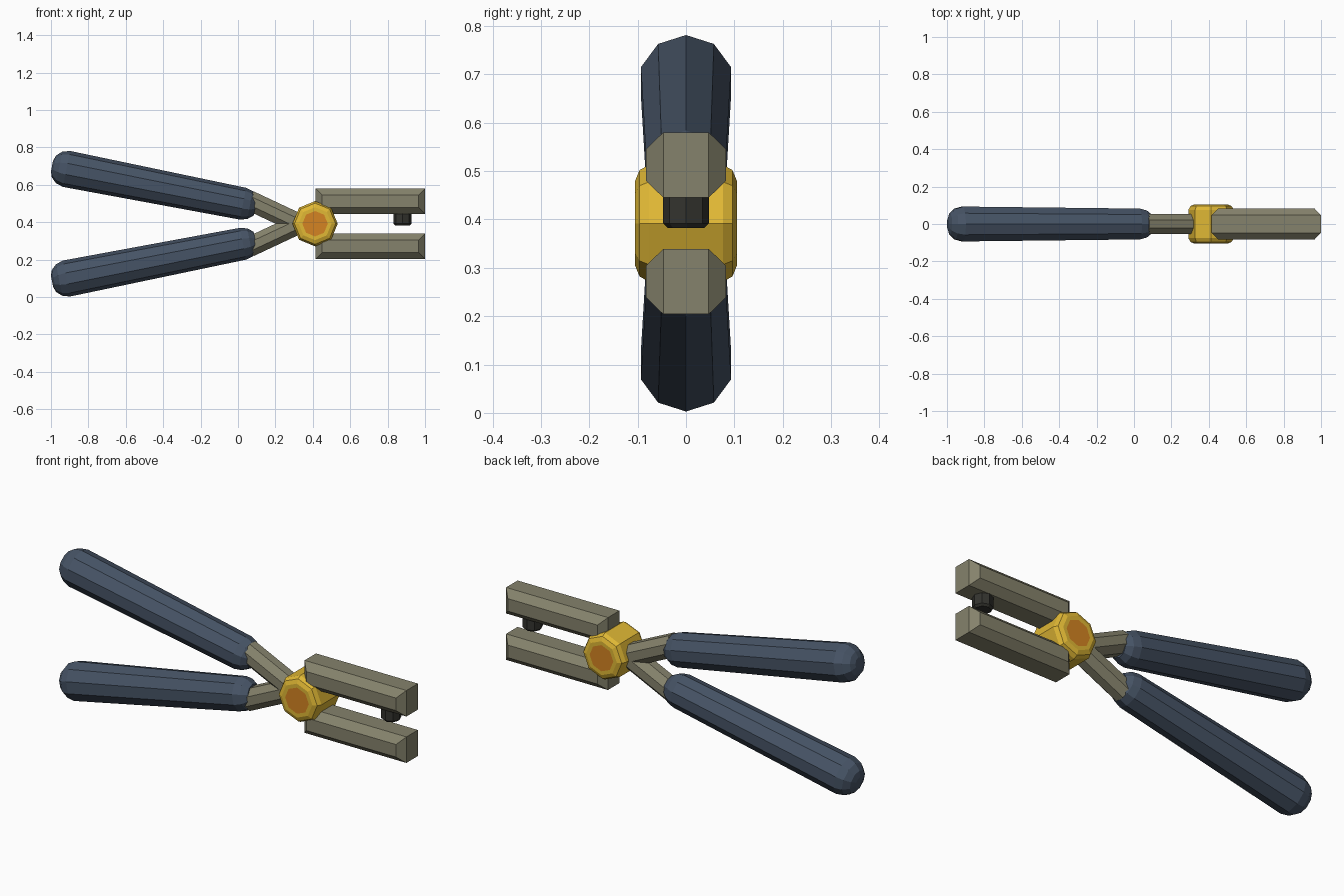
import bpy, bmesh, math
from mathutils import Vector

if "Cube" in bpy.data.objects:
    bpy.data.objects.remove(bpy.data.objects["Cube"])

MID = 0.392  # height of the mirror plane between upper and lower halves


def material(name, rgb):
    m = bpy.data.materials.new(name)
    m.diffuse_color = (*rgb, 1)
    m.use_nodes = True
    m.node_tree.nodes["Principled BSDF"].inputs["Base Color"].default_value = m.diffuse_color
    return m


BLUE = material("slate_blue", (0.062, 0.088, 0.132))
METAL = material("olive_grey_metal", (0.235, 0.225, 0.150))
GOLD = material("gold", (0.75, 0.48, 0.035))
ORANGE = material("orange", (0.66, 0.23, 0.016))
DARK = material("dark_rubber", (0.034, 0.034, 0.028))


def loft(name, rings, mats, cap_slot=0):
    """Join rings of points with quads and cap both ends."""
    bm = bmesh.new()
    loops = [[bm.verts.new(p) for p in r] for r in rings]
    n = len(loops[0])
    for a, b in zip(loops, loops[1:]):
        for i in range(n):
            bm.faces.new((a[i], a[(i + 1) % n], b[(i + 1) % n], b[i]))
    for end in (loops[0], loops[-1]):
        bm.faces.new(end).material_index = cap_slot
    bmesh.ops.recalc_face_normals(bm, faces=bm.faces)
    me = bpy.data.meshes.new(name)
    bm.to_mesh(me)
    bm.free()
    for m in mats:
        me.materials.append(m)
    ob = bpy.data.objects.new(name, me)
    bpy.context.collection.objects.link(ob)
    return ob


def turned(name, origin, axis, up, sides, profile, mats, offset=0.0, cap_slot=0):
    """Polygonal turned part: profile is (distance along axis, radius)."""
    o, a, u = Vector(origin), Vector(axis).normalized(), Vector(up)
    u = (u - a * u.dot(a)).normalized()
    w = a.cross(u)
    angs = [offset + 2 * math.pi * i / sides for i in range(sides)]
    rings = [[o + a * d + (u * math.cos(t) + w * math.sin(t)) * r for t in angs]
             for d, r in profile]
    return loft(name, rings, mats, cap_slot)


for label, s in (("upper", 1), ("lower", -1)):
    # Rounded, slightly tapered grip
    turned(label + "_handle", (-0.917, 0, MID + s * 0.293), (0.944, 0, -s * 0.186),
           (0, 0, s), 10,
           [(-0.079, 0.03), (-0.068, 0.06), (-0.04, 0.086), (0, 0.098),
            (0.962, 0.0865), (1.0, 0.076), (1.03, 0.052)], [BLUE])
    # Bare metal rod running into the pivot
    turned(label + "_rod", (0.06, 0, MID + s * 0.125), (0.26, 0, -s * 0.122),
           (0, 0, s), 8, [(0, 0.058), (0.287, 0.058)], [METAL], math.pi / 8)
    # Jaw bar with chamfered front and back faces
    rings = []
    for y, c in ((-0.083, 0.035), (-0.047, 0), (0.047, 0), (0.083, 0.035)):
        x0, x1, z0, z1 = 0.415 + c, 1 - c, 0.053 + c, 0.188 - c
        rings.append([(x, y, MID + s * z) for x, z in
                      ((x0, z0), (x1, z0), (x1, z1), (x0, z1))])
    loft(label + "_jaw", rings, [METAL])

# Octagonal pivot with bevelled rims and orange end discs
half = [(0.105, 0.068), (0.105, 0.088), (0.096, 0.11), (0.076, 0.121)]
turned("pivot", (0.412, 0, MID), (0, 1, 0), (0, 0, 1), 8,
       [(-d, r) for d, r in half] + half[::-1], [GOLD, ORANGE], cap_slot=1)

# Dark punch pin under the upper jaw
turned("punch_pin", (0.88, 0, 0.382), (0, 0, 1), (1, 0, 0), 8,
       [(0, 0.038), (0.01, 0.048), (0.085, 0.048)], [DARK])
